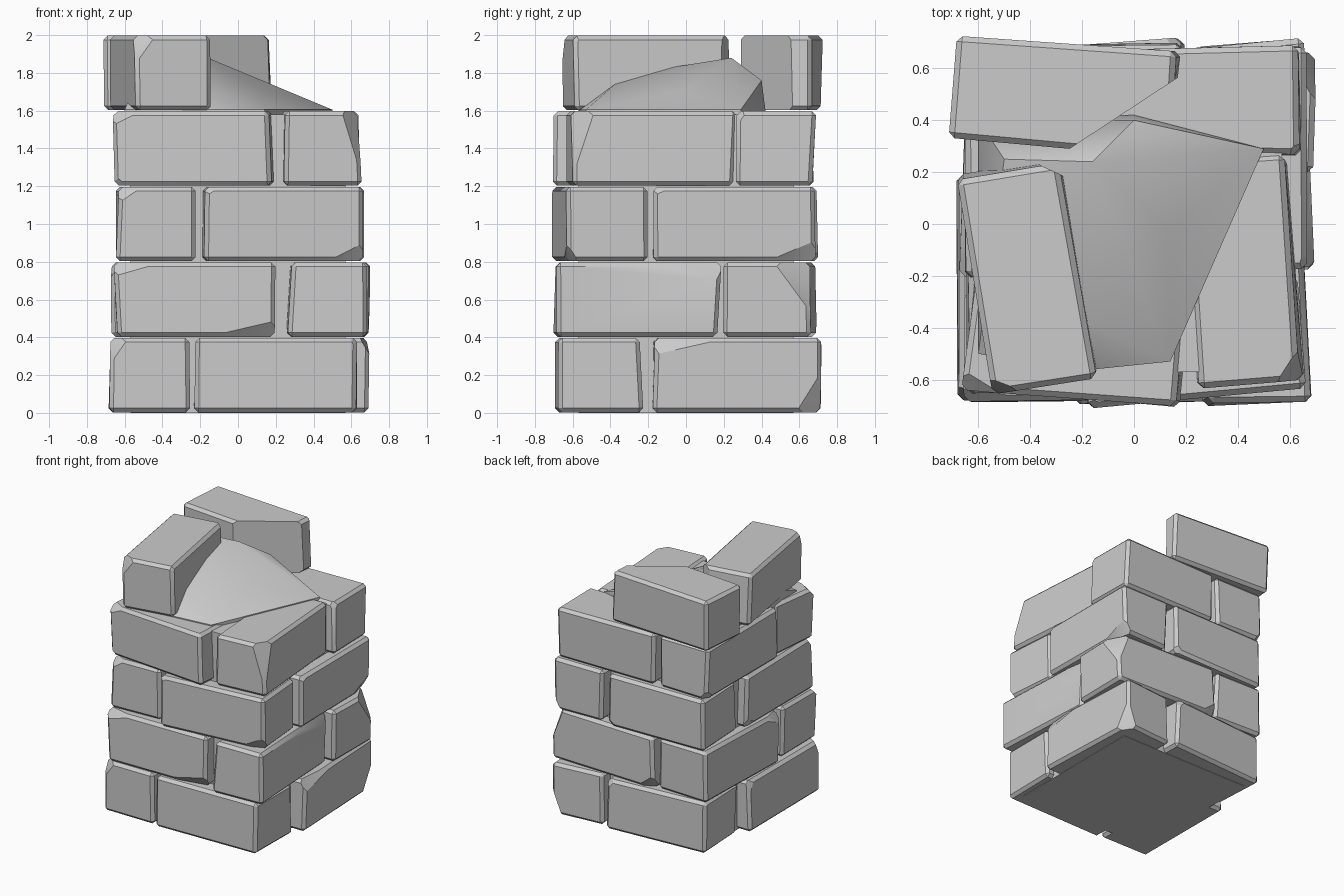
import bpy
import bmesh
import random
from math import radians
from mathutils import Matrix, Vector

random.seed(4)
default_cube = bpy.data.objects.get("Cube")
if default_cube:
    bpy.data.objects.remove(default_cube, do_unlink=True)

stone = bpy.data.materials.new("light_grey_stone")
stone.use_nodes = True
GREY = (0.6, 0.6, 0.6, 1)
stone.diffuse_color = GREY
stone.node_tree.nodes["Principled BSDF"].inputs["Base Color"].default_value = GREY

COURSE = 0.4
SIGNS = {"east": (0, 1), "west": (0, -1), "north": (1, 1), "south": (1, -1),
         "top": (2, 1), "bottom": (2, -1)}


def finish(bm, name):
    bmesh.ops.recalc_face_normals(bm, faces=bm.faces[:])
    mesh = bpy.data.meshes.new(name)
    bm.to_mesh(mesh)
    bm.free()
    mesh.materials.append(stone)
    obj = bpy.data.objects.new(name, mesh)
    bpy.context.collection.objects.link(obj)
    bpy.ops.object.select_all(action="DESELECT")
    obj.select_set(True)
    bpy.context.view_layer.objects.active = obj
    bpy.ops.object.shade_smooth_by_angle(angle=radians(28))
    return obj


def chip_corner(bm, half, where, sizes):
    """Slice off the corner or edge named by its sides."""
    normal, point = Vector(), Vector()
    for word, size in zip(where.split(), sizes):
        axis, sign = SIGNS[word]
        normal[axis] = sign / size
        point[axis] = sign * half[axis]
    axis, sign = SIGNS[where.split()[0]]
    point[axis] -= sign * sizes[0]
    cut = bmesh.ops.bisect_plane(bm, geom=bm.verts[:] + bm.edges[:] + bm.faces[:],
                                 plane_co=point, plane_no=normal, clear_outer=True)
    rim = [e for e in cut["geom_cut"] if isinstance(e, bmesh.types.BMEdge)]
    bmesh.ops.contextual_create(bm, geom=rim)


def brick(name, row, x, y, turn=0, chips=None):
    """Worn block with chamfered edges and chipped corners."""
    half = Vector((x[1] - x[0], y[1] - y[0], COURSE - 0.006)) / 2
    bm = bmesh.new()
    bmesh.ops.create_cube(bm, size=2)
    for v in bm.verts:
        v.co = Vector([c * h for c, h in zip(v.co, half)])
        v.co.x -= random.uniform(0, 0.025) * (1 if v.co.x > 0 else -1)
        v.co.y -= random.uniform(0, 0.025) * (1 if v.co.y > 0 else -1)
    bmesh.ops.bevel(bm, geom=bm.edges[:], offset=0.022, segments=1, affect="EDGES")
    for where, sizes in (chips or {}).items():
        chip_corner(bm, half, where, sizes)
    centre = Vector((sum(x) / 2, sum(y) / 2, (row + 0.5) * COURSE))
    bm.transform(Matrix.Translation(centre) @ Matrix.Rotation(radians(turn), 4, "Z"))
    return finish(bm, name)


# Bottom course
brick("bottom_front_brick", 0, (-0.24, 0.64), (-0.69, -0.23), 1,
      {"east south top": (0.05, 0.04, 0.3)})
brick("bottom_east_brick", 0, (0.25, 0.69), (-0.19, 0.71), 3,
      {"east south top": (0.07, 0.5, 0.12), "east north bottom": (0.1, 0.16, 0.25)})
brick("bottom_back_brick", 0, (-0.64, 0.21), (0.25, 0.7), 3,
      {"east north top": (0.1, 0.06, 0.1)})
brick("bottom_west_brick", 0, (-0.69, -0.25), (-0.69, 0.2), 1,
      {"west south top": (0.12, 0.08, 0.18), "west north top": (0.06, 0.12, 0.2)})

# Second course, running the other way round
brick("second_front_brick", 1, (-0.66, 0.2), (-0.69, -0.25), 0,
      {"west south top": (0.3, 0.07, 0.08), "east south bottom": (0.4, 0.08, 0.1)})
brick("second_east_brick", 1, (0.24, 0.67), (-0.7, 0.18), 3,
      {"east north top": (0.05, 0.5, 0.12)})
brick("second_back_brick", 1, (-0.22, 0.7), (0.21, 0.68), -2,
      {"east north top": (0.12, 0.2, 0.3), "west north bottom": (0.15, 0.08, 0.12)})
brick("second_west_brick", 1, (-0.67, -0.22), (-0.22, 0.68), -1,
      {"west south top": (0.06, 0.25, 0.1)})

# Third course
brick("third_front_brick", 2, (-0.2, 0.67), (-0.68, -0.22), 5,
      {"east south bottom": (0.25, 0.08, 0.13), "west south top": (0.1, 0.05, 0.06)})
brick("third_east_brick", 2, (0.24, 0.68), (-0.19, 0.7), 1,
      {"east south top": (0.06, 0.18, 0.08), "east north bottom": (0.08, 0.35, 0.14)})
brick("third_back_brick", 2, (-0.64, 0.21), (0.25, 0.7), 2,
      {"east north bottom": (0.12, 0.07, 0.1)})
brick("third_west_brick", 2, (-0.66, -0.21), (-0.65, 0.19), 1,
      {"west south top": (0.15, 0.08, 0.1), "west north bottom": (0.06, 0.2, 0.12)})

# Fourth course
brick("fourth_front_brick", 3, (-0.65, 0.2), (-0.68, -0.24), -5,
      {"west south top": (0.16, 0.08, 0.08), "west south bottom": (0.1, 0.06, 0.08)})
brick("fourth_east_brick", 3, (0.2, 0.63), (-0.63, 0.26), 4,
      {"east south top": (0.12, 0.16, 0.4), "west north top": (0.2, 0.25, 0.6)})
brick("fourth_back_brick", 3, (-0.2, 0.65), (0.26, 0.69), 0,
      {"east south top": (0.07, 0.08, 0.1)})
brick("fourth_west_brick", 3, (-0.66, -0.22), (-0.22, 0.68), 0,
      {"west north bottom": (0.08, 0.12, 0.1)})

# Two loose bricks left on the broken top
brick("top_back_brick", 4, (-0.71, 0.17), (0.28, 0.7), -4,
      {"east south": (0.42, 0.32), "east south bottom": (0.3, 0.3, 0.2)})
brick("top_west_brick", 4, (-0.63, -0.2), (-0.64, 0.23), 9,
      {"west south top": (0.14, 0.08, 0.2), "east north": (0.12, 0.08),
       "east south top": (0.05, 0.06, 0.1)})

# Mortar core behind the joints
bm = bmesh.new()
bmesh.ops.create_cube(bm, size=1)
bmesh.ops.scale(bm, vec=(1.14, 1.14, 4 * COURSE - 0.02), verts=bm.verts[:])
bmesh.ops.translate(bm, vec=(0, 0, 2 * COURSE - 0.01), verts=bm.verts[:])
finish(bm, "mortar_core")

# Mortar heap sloping down from the loose bricks
bm = bmesh.new()
foot = [(-0.6, -0.5), (-0.25, -0.57), (0.14, -0.53), (0.21, -0.35), (0.34, 0.08),
        (0.5, 0.29), (0, 0.42), (-0.6, 0.4)]
for x, y in foot:
    bm.verts.new((x, y, 4 * COURSE - 0.1))
    bm.verts.new((x, y, 4 * COURSE + 0.005))
for ridge in [(-0.3, -0.32, 1.79), (-0.16, 0.24, 1.88), (0, 0.4, 1.76),
              (-0.5, 0.25, 1.85), (0.13, -0.02, 1.71)]:
    bm.verts.new(ridge)
hull = bmesh.ops.convex_hull(bm, input=bm.verts[:])
bmesh.ops.delete(bm, geom=list({v for v in hull["geom_interior"] + hull["geom_unused"]
                                if isinstance(v, bmesh.types.BMVert)}), context="VERTS")
heap = finish(bm, "mortar_heap")
for face in heap.data.polygons:
    face.use_smooth = True
